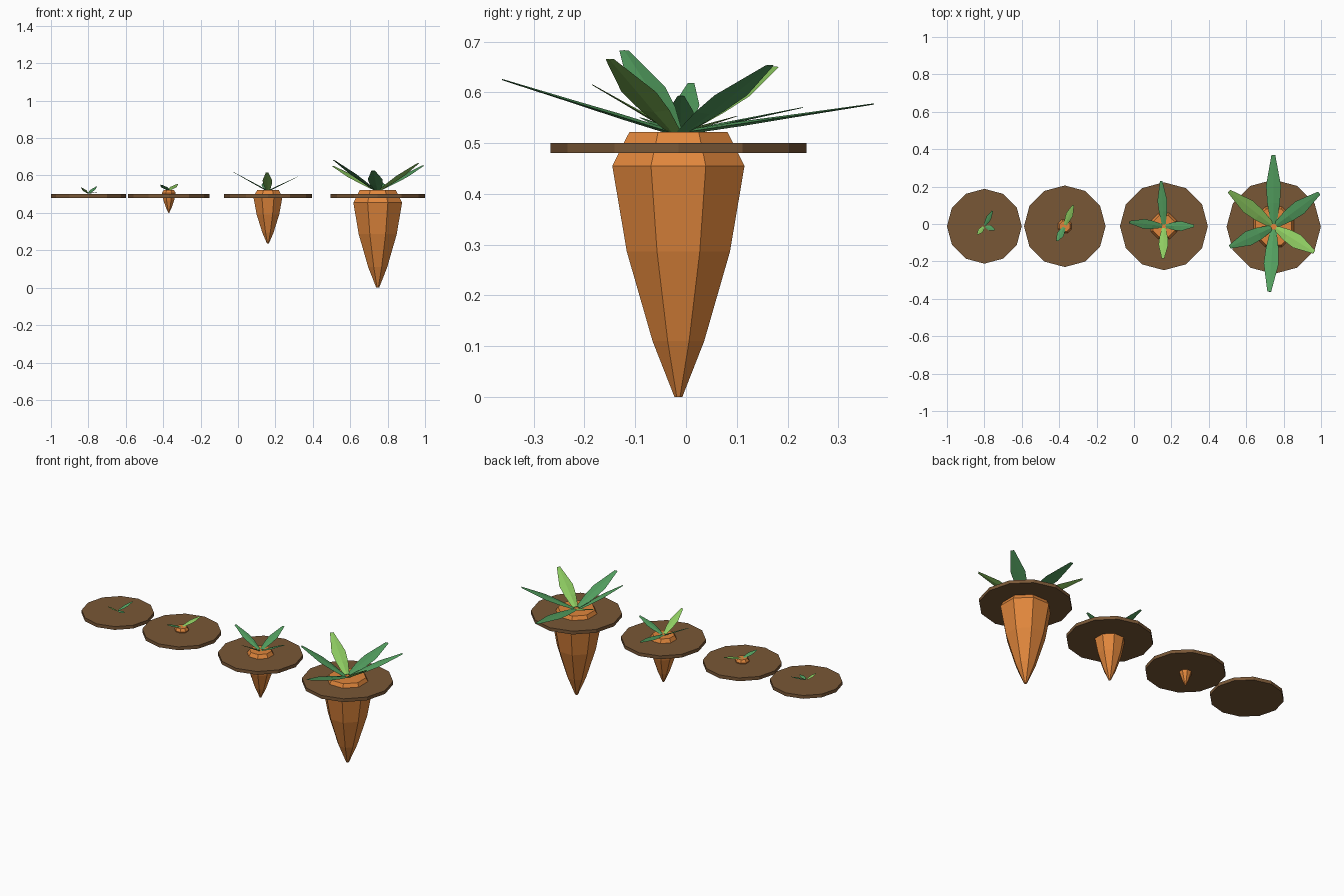
import bpy, bmesh, math
from mathutils import Vector

if "Cube" in bpy.data.objects:
    bpy.data.objects.remove(bpy.data.objects["Cube"])


def material(name, rgb):
    m = bpy.data.materials.new(name)
    m.diffuse_color = (*rgb, 1)
    m.use_nodes = True
    m.node_tree.nodes["Principled BSDF"].inputs["Base Color"].default_value = m.diffuse_color
    return m


SOIL = material("soil", (0.19, 0.095, 0.037))
ORANGE = material("orange", (0.75, 0.24, 0.045))
GREEN = material("green", (0.09, 0.36, 0.12))
LIME = material("lime", (0.27, 0.60, 0.12))


def finish(name, bm, mat):
    bmesh.ops.recalc_face_normals(bm, faces=bm.faces)
    me = bpy.data.meshes.new(name)
    bm.to_mesh(me)
    bm.free()
    me.materials.append(mat)
    ob = bpy.data.objects.new(name, me)
    bpy.context.collection.objects.link(ob)


def loft(name, rings, mat):
    """Skin a closed solid through equal-length rings of points."""
    bm = bmesh.new()
    vs = [[bm.verts.new(p) for p in r] for r in rings]
    n = len(vs[0])
    for a, b in zip(vs, vs[1:]):
        for i in range(n):
            j = (i + 1) % n
            bm.faces.new((a[i], a[j], b[j], b[i]))
    bm.faces.new(vs[0])
    bm.faces.new(vs[-1])
    finish(name, bm, mat)


def turned(name, cx, cy, profile, sides, phase, mat):
    loft(name, [[(cx + r * math.cos(phase + math.tau * i / sides),
                  cy + r * math.sin(phase + math.tau * i / sides), z)
                 for i in range(sides)] for r, z in profile], mat)


def leaf(name, base, tip, half, mat):
    """Blade with a low diamond section, widest past the middle, blunt tip."""
    base, tip = Vector(base), Vector(tip)
    d = tip - base
    side = Vector((-d.y, d.x, 0)).normalized()
    up = d.normalized().cross(side)
    rings = []
    for t, w, h in ((0, 0.4, 0.12), (0.3, 0.85, 0.12), (0.55, 1, 0.08), (1, 0.25, 0.03)):
        p = base + d * t
        rings.append([p + side * half * w, p + up * half * h,
                      p - side * half * w, p - up * half * h])
    loft(name, rings, mat)


# Stage: centre x, y, soil radius, root (radius, tip z, sides), leaf half width, leaf tips
stages = [
    (-0.80, -0.012, 0.20, None, 0.014,
     [(-0.757, 0.07, 0.54, GREEN), (-0.837, -0.055, 0.535, LIME), (-0.745, -0.03, 0.512, GREEN)]),
    (-0.37, -0.012, 0.218, (0.040, 0.40, 8), 0.019,
     [(-0.325, 0.10, 0.553, LIME), (-0.412, -0.09, 0.55, GREEN)]),
    (0.16, -0.012, 0.235, (0.084, 0.235, 8), 0.026,
     [(0.145, 0.23, 0.57, GREEN), (-0.025, 0.01, 0.618, GREEN),
      (0.155, -0.185, 0.615, LIME), (0.32, -0.01, 0.593, GREEN)]),
    (0.747, -0.015, 0.252, (0.141, 0.0, 8), 0.04,
     [(0.745, 0.37, 0.577, GREEN), (0.99, 0.165, 0.653, GREEN),
      (0.963, -0.15, 0.665, LIME), (0.723, -0.362, 0.625, GREEN),
      (0.512, -0.122, 0.682, GREEN), (0.508, 0.175, 0.65, LIME)]),
]

for n, (x, y, soil_r, root, half, tips) in enumerate(stages, 1):
    # Soil disc
    turned(f"soil_{n}", x, y, [(soil_r, 0.48), (soil_r, 0.50)], 12, 0, SOIL)
    top = 0.505
    # Tapered root
    if root:
        r, z0, sides = root
        top = 0.522
        prof = [(r * a, z0 + (top - z0) * b) for a, b in
                ((0.06, 0), (0.39, 0.21), (0.78, 0.548), (1, 0.872), (0.74, 1))]
        turned(f"root_{n}", x, y, prof, sides, math.pi / sides, ORANGE)
    # Leaves
    for k, (tx, ty, tz, mat) in enumerate(tips, 1):
        d = Vector((tx - x, ty - y, 0)).normalized() * half * 0.4
        leaf(f"leaf_{n}_{k}", (x + d.x, y + d.y, top), (tx, ty, tz), half, mat)
